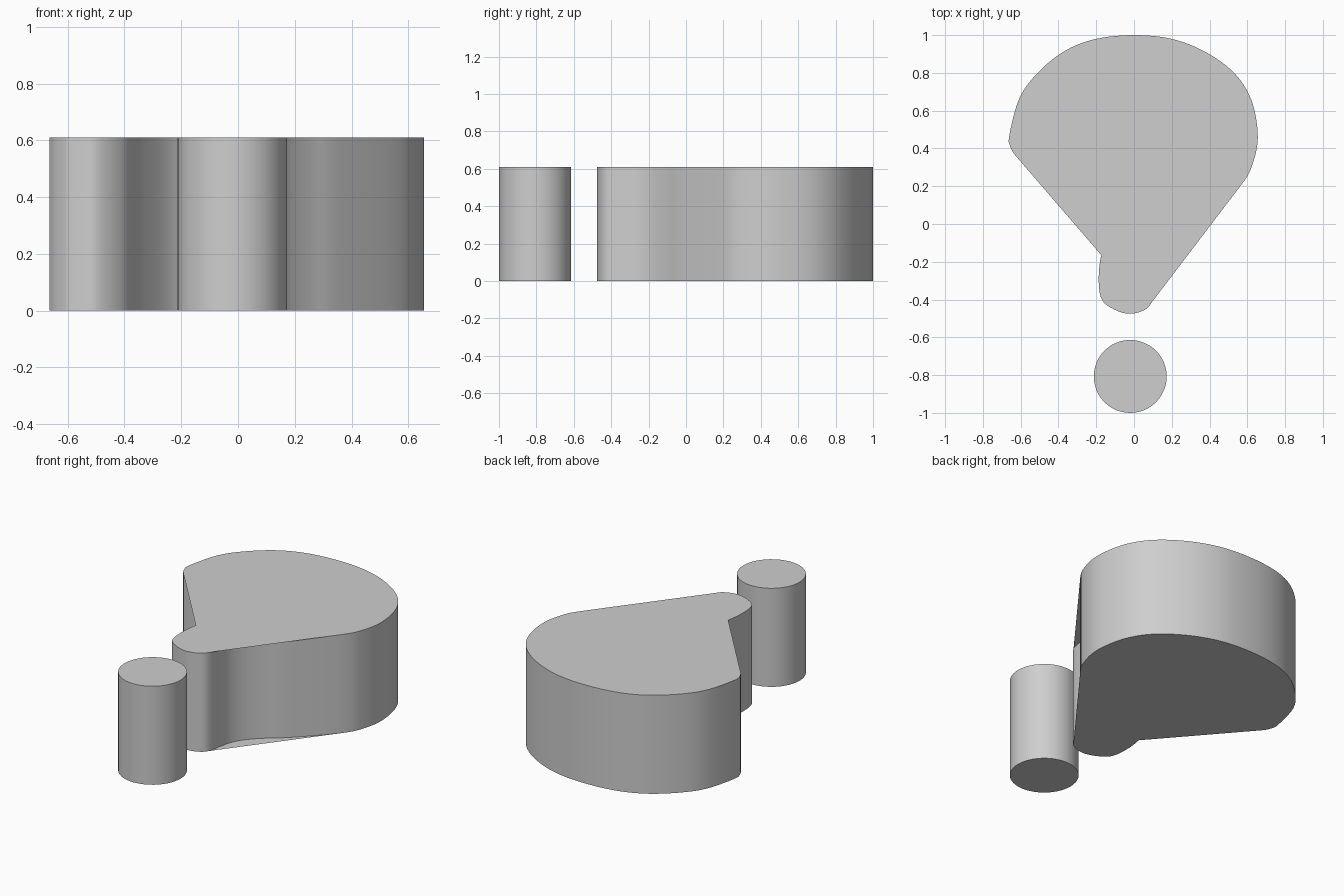
import bpy
import bmesh
import math
from mathutils import Vector

HEIGHT = 0.61
STEPS = 6

cube = bpy.data.objects.get("Cube")
if cube:
    bpy.data.objects.remove(cube, do_unlink=True)

# Single plain grey
grey = bpy.data.materials.new("plain_grey")
grey.use_nodes = True
grey.diffuse_color = (0.62, 0.62, 0.62, 1)
grey.node_tree.nodes["Principled BSDF"].inputs["Base Color"].default_value = grey.diffuse_color


def spline_point(a, b, c, d, t):
    """Catmull-Rom point between b and c."""
    return 0.5 * (2 * b + (c - a) * t + (2 * a - 5 * b + 4 * c - d) * t ** 2
                  + (3 * b - a - 3 * c + d) * t ** 3)


def closed_spline(keys):
    """Smooth samples after each key point, one list per key."""
    pts = [Vector(k) for k in keys]
    n = len(pts)
    return [[spline_point(pts[i - 1], pts[i], pts[(i + 1) % n], pts[(i + 2) % n], s / STEPS)
             for s in range(STEPS)] for i in range(n)]


def make_object(name, bm):
    mesh = bpy.data.meshes.new(name)
    bm.to_mesh(mesh)
    bm.free()
    mesh.materials.append(grey)
    obj = bpy.data.objects.new(name, mesh)
    bpy.context.collection.objects.link(obj)
    bpy.ops.object.select_all(action="DESELECT")
    obj.select_set(True)
    bpy.context.view_layer.objects.active = obj
    bpy.ops.object.shade_smooth_by_angle(angle=math.radians(35))
    return obj


def add_ring(bm, points, z):
    return [bm.verts.new((p.x, p.y, z)) for p in points]


# Outline of the curved stroke, clockwise from the hook tip
crown = [(-.63, .365), (-.655, .41), (-.66, .47), (-.605, .67), (-.5, .81), (-.36, .92),
         (-.2, .98), (0, 1), (.2, .98), (.38, .91), (.53, .8), (.62, .66), (.655, .48),
         (.635, .34), (.57, .21)]
waist = [(.36, -.01), (.25, -.1), (.175, -.175), (.13, -.25), (.11, -.33)]
foot = [(.09, -.42), (.045, -.46), (-.03, -.475), (-.11, -.45), (-.17, -.4),
        (-.187, -.3), (-.173, -.165)]
inside = [(-.12, -.04), (0, .08), (.18, .2), (.31, .34), (.35, .49), (.29, .63), (.14, .72),
          (-.05, .73), (-.22, .65), (-.34, .5), (-.4, .38), (-.5, .31), (-.59, .33)]

samples = closed_spline(crown + waist + foot + inside)

# Wall that follows the stroke all the way round
bm = bmesh.new()
path = [p for part in samples for p in part]
low, high = add_ring(bm, path, 0), add_ring(bm, path, HEIGHT)
for i in range(len(path)):
    bm.faces.new((low[i - 1], high[i - 1], high[i], low[i]))
make_object("stroke_wall", bm)

# Flat lids bridge straight across the waist and the hook opening
foot_start = len(crown) + len(waist)
foot_end = foot_start + len(foot)


def run(first, last):
    """Samples from one key to another, ending on the last key itself."""
    return [p for part in samples[first:last] for p in part] + [samples[last][0]]


lid_path = run(0, len(crown) - 1) + run(foot_start, foot_end - 1)
for name, z in (("bottom_lid", 0), ("top_lid", HEIGHT)):
    bm = bmesh.new()
    ring = add_ring(bm, lid_path, z)
    bm.faces.new(ring if z == 0 else ring[::-1])
    make_object(name, bm)

# Round dot in front of the stroke
bm = bmesh.new()
bmesh.ops.create_cone(bm, cap_ends=True, segments=48, radius1=.193, radius2=.193, depth=HEIGHT)
bmesh.ops.translate(bm, verts=bm.verts, vec=(-.02, -.807, HEIGHT / 2))
make_object("round_dot", bm)
